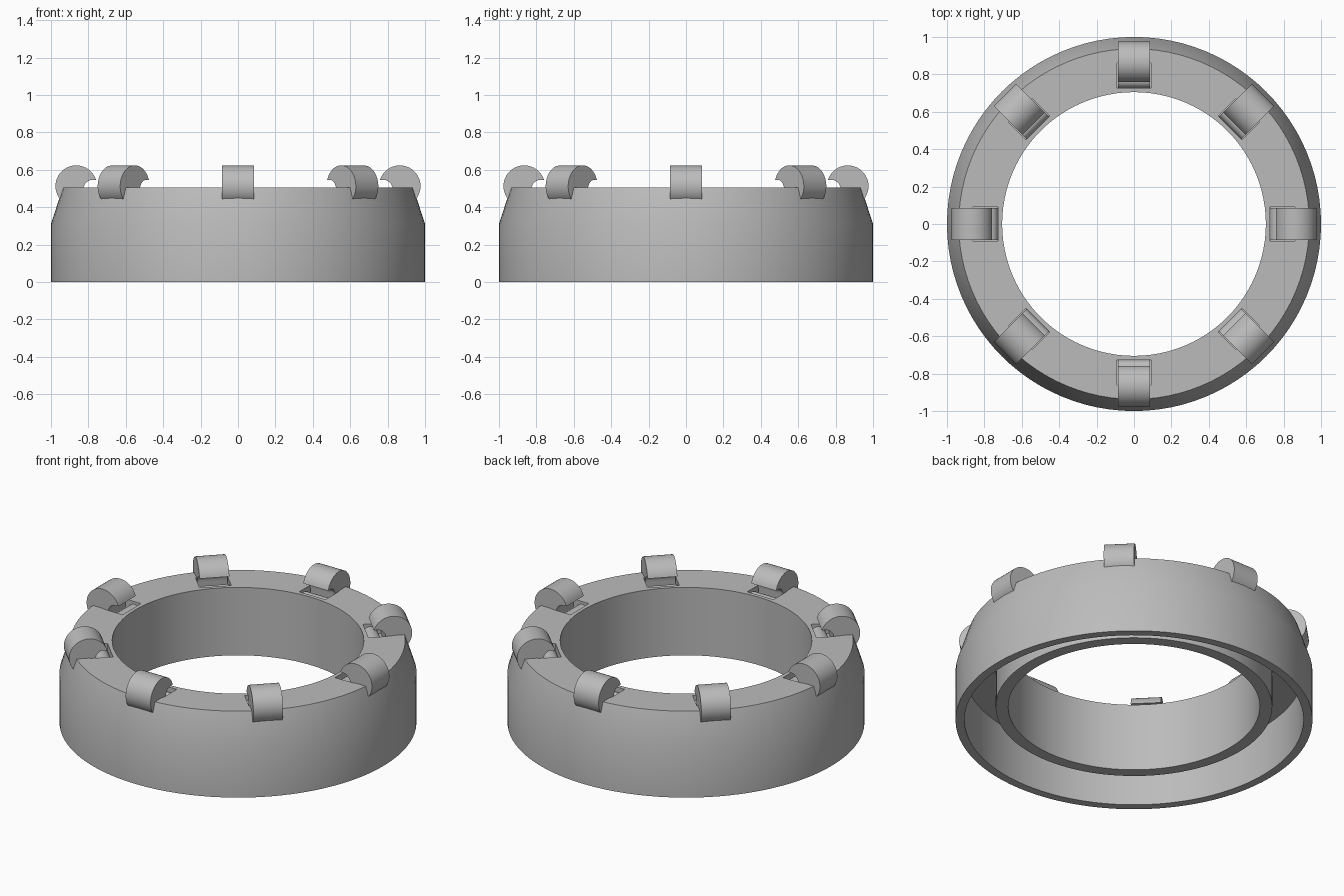
import bpy
import bmesh
from math import sin, cos, pi, radians
from mathutils import Matrix

cube = bpy.data.objects.get("Cube")
if cube:
    bpy.data.objects.remove(cube, do_unlink=True)

COUNT = 8      # clips around the ring
SEGMENTS = 96

grey = bpy.data.materials.new("plain_grey")
grey.use_nodes = True
grey.diffuse_color = (0.5, 0.5, 0.5, 1)
grey.node_tree.nodes["Principled BSDF"].inputs["Base Color"].default_value = (0.5, 0.5, 0.5, 1)


def make_object(name, bm):
    bmesh.ops.recalc_face_normals(bm, faces=bm.faces)
    mesh = bpy.data.meshes.new(name)
    bm.to_mesh(mesh)
    bm.free()
    mesh.materials.append(grey)
    obj = bpy.data.objects.new(name, mesh)
    bpy.context.collection.objects.link(obj)
    return obj


def activate(obj):
    bpy.ops.object.select_all(action="DESELECT")
    obj.select_set(True)
    bpy.context.view_layer.objects.active = obj


def smooth(obj):
    activate(obj)
    bpy.ops.object.shade_smooth_by_angle(angle=radians(25))


def arc(cx, cz, r, start, end, steps):
    angles = [radians(start + (end - start) * i / steps) for i in range(steps + 1)]
    return [(cx + r * cos(a), cz + r * sin(a)) for a in angles]


def add_prism(bm, profile, half_width, turn):
    """Extrude a radial (r, z) profile sideways and turn it about the ring axis."""
    spin = Matrix.Rotation(turn, 3, "Z")
    face = bm.faces.new([bm.verts.new(spin @ Matrix.Translation((r, -half_width, z)).translation)
                         for r, z in profile])
    moved = bmesh.ops.extrude_face_region(bm, geom=[face])["geom"]
    bmesh.ops.translate(bm, vec=spin @ Matrix.Translation((0, 2 * half_width, 0)).translation,
                        verts=[g for g in moved if isinstance(g, bmesh.types.BMVert)])


# Hollow ring: two walls joined by a thick chamfered top
ring_profile = [(0.705, 0.085), (0.775, 0.085), (0.775, 0.31), (0.95, 0.31), (0.95, 0),
                (1, 0), (1, 0.31), (0.937, 0.505), (0.705, 0.505)]
bm = bmesh.new()
loops = [[bm.verts.new((r * cos(2 * pi * i / SEGMENTS), r * sin(2 * pi * i / SEGMENTS), z))
          for r, z in ring_profile] for i in range(SEGMENTS)]
for i in range(SEGMENTS):
    a, b = loops[i], loops[(i + 1) % SEGMENTS]
    for j in range(len(ring_profile)):
        k = (j + 1) % len(ring_profile)
        bm.faces.new((a[j], b[j], b[k], a[k]))
ring = make_object("ring_body", bm)

# Pockets under the clip tips
turns = [2 * pi * i / COUNT for i in range(COUNT)]
bm = bmesh.new()
for turn in turns:
    add_prism(bm, [(0.727, 0.44), (0.86, 0.44), (0.86, 0.56), (0.727, 0.56)], 0.09, turn)
cutter = make_object("pocket_cutter", bm)
cutter.hide_render = True
activate(ring)
cut = ring.modifiers.new("pockets", "BOOLEAN")
cut.operation = "DIFFERENCE"
cut.solver = "EXACT"
cut.object = cutter
bpy.ops.object.modifier_apply(modifier=cut.name)
bpy.data.objects.remove(cutter, do_unlink=True)
smooth(ring)

# Curved hooks arching from the chamfer over the pockets, with a roll in each pocket
hook = arc(0.865, 0.513, 0.111, -50, 163, 24) + arc(0.775, 0.495, 0.052, 74, 0, 8) + [(0.83, 0.43)]
roll = arc(0.768, 0.45, 0.041, 0, 180, 12) + [(0.727, 0.435), (0.809, 0.435)]
for number, turn in enumerate(turns, 1):
    for part, profile in (("clip_hook", hook), ("pocket_roll", roll)):
        bm = bmesh.new()
        add_prism(bm, profile, 0.085, turn)
        smooth(make_object(f"{part}_{number}", bm))
